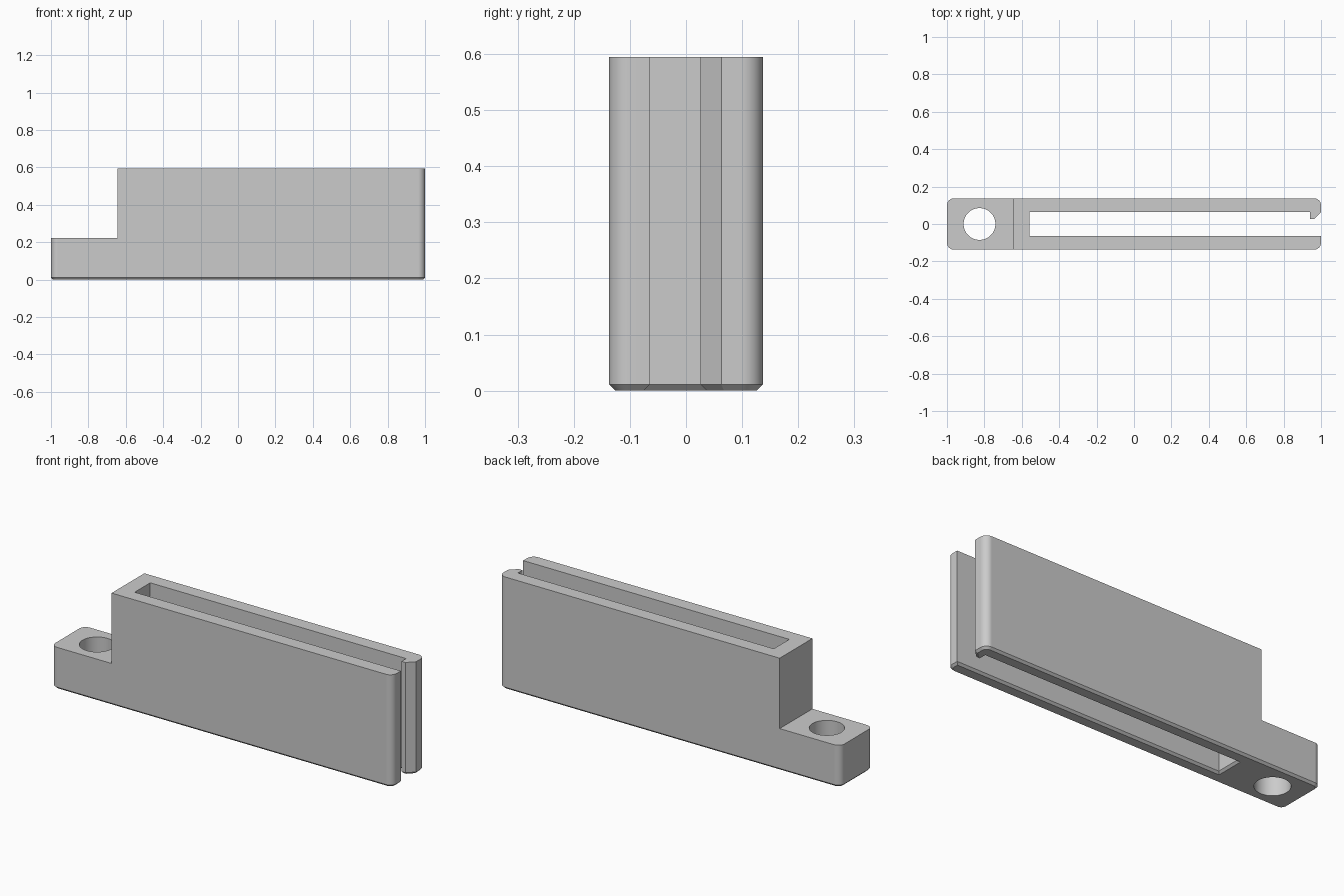
import bpy, bmesh
from math import sin, cos, pi

if "Cube" in bpy.data.objects:
    bpy.data.objects.remove(bpy.data.objects["Cube"], do_unlink=True)

HALF_LEN, HALF_WID, HEIGHT = 1.0, 0.137, 0.595
RADIUS, CHAMFER = 0.037, 0.011
SLOT_END, SLOT_HALF = -0.56, 0.065
STEP_X, STEP_Z = -0.645, 0.222

grey = bpy.data.materials.new("plain grey")
grey.use_nodes = True
grey.diffuse_color = (0.6, 0.6, 0.6, 1)
grey.node_tree.nodes["Principled BSDF"].inputs["Base Color"].default_value = (0.6, 0.6, 0.6, 1)


def corner(sx, sy, start, steps=12):
    """Rounded outer corner, counter-clockwise from the start angle."""
    cx, cy = sx * (HALF_LEN - RADIUS), sy * (HALF_WID - RADIUS)
    angles = [start + pi / 2 * i / steps for i in range(steps + 1)]
    return [(cx + RADIUS * cos(a), cy + RADIUS * sin(a)) for a in angles]


def subtract(body, cutter):
    cutter.hide_render = True
    mod = body.modifiers.new("cut", "BOOLEAN")
    mod.operation, mod.solver, mod.object = "DIFFERENCE", "EXACT", cutter
    bpy.ops.object.select_all(action="DESELECT")
    bpy.context.view_layer.objects.active = body
    body.select_set(True)
    bpy.ops.object.modifier_apply(modifier=mod.name)
    bpy.data.objects.remove(cutter, do_unlink=True)


# Plan outline: rounded bar with an open slot and a catch on the +y arm
catch = [(HALF_LEN, 0.063), (0.963, 0.026), (0.94, 0.026), (0.94, SLOT_HALF)]
slot = [(SLOT_END, SLOT_HALF), (SLOT_END, -SLOT_HALF), (HALF_LEN, -SLOT_HALF)]
outline = (corner(1, 1, 0) + corner(-1, 1, pi / 2) + corner(-1, -1, pi)
           + corner(1, -1, 1.5 * pi) + slot[::-1] + catch[::-1])

bm = bmesh.new()
base = bm.faces.new([bm.verts.new((x, y, 0)) for x, y in outline])
extruded = bmesh.ops.extrude_face_region(bm, geom=[base], use_keep_orig=True)
tops = [g for g in extruded["geom"] if isinstance(g, bmesh.types.BMVert)]
bmesh.ops.translate(bm, verts=tops, vec=(0, 0, HEIGHT))
bmesh.ops.recalc_face_normals(bm, faces=bm.faces)

# Chamfer around the underside
bottom = [e for e in bm.edges if all(v.co.z < 0.001 for v in e.verts)]
bmesh.ops.bevel(bm, geom=bottom, offset=CHAMFER, offset_type="OFFSET",
                segments=1, profile=0.5, affect="EDGES", clamp_overlap=False)
mesh = bpy.data.meshes.new("slotted_holder")
bm.to_mesh(mesh)
bm.free()
holder = bpy.data.objects.new("slotted_holder", mesh)
bpy.context.collection.objects.link(holder)
mesh.materials.append(grey)

# Lowered mounting tab
bpy.ops.mesh.primitive_cube_add(size=1, location=(STEP_X - 0.5, 0, STEP_Z + 0.5))
step_cutter = bpy.context.object
step_cutter.name = "step_cutter"
step_cutter.data.materials.append(grey)
subtract(holder, step_cutter)

# Screw hole through the tab
bpy.ops.mesh.primitive_cylinder_add(vertices=64, radius=0.085, depth=1, location=(-0.826, 0, 0.1))
hole_cutter = bpy.context.object
hole_cutter.name = "hole_cutter"
hole_cutter.data.materials.append(grey)
subtract(holder, hole_cutter)

# Smooth the round parts, keep the flats crisp
bpy.ops.object.shade_smooth_by_angle(angle=pi / 6)
weighted = holder.modifiers.new("weighted_normals", "WEIGHTED_NORMAL")
weighted.keep_sharp = True
